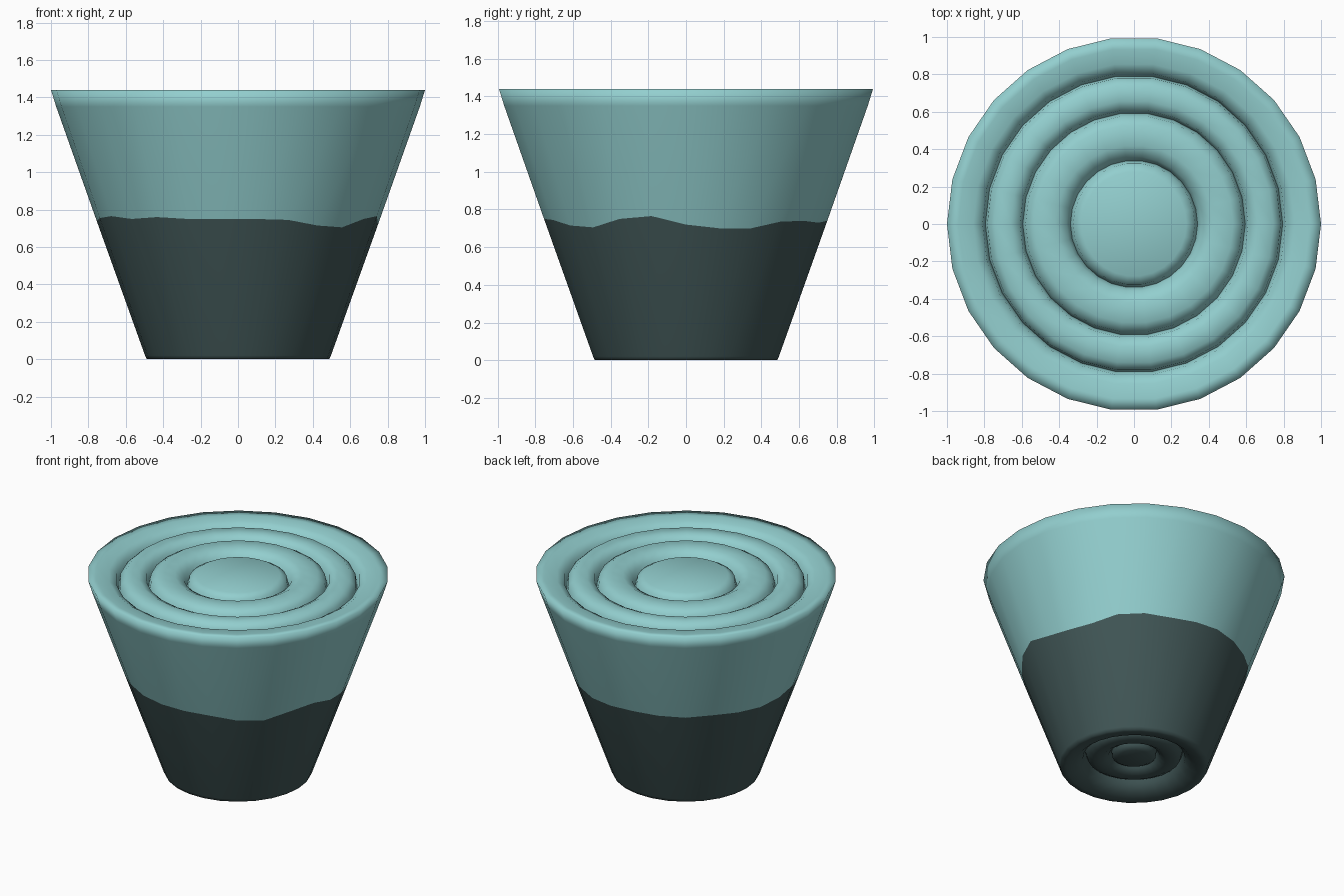
import bpy, bmesh, math

if "Cube" in bpy.data.objects:
    bpy.data.objects.remove(bpy.data.objects["Cube"])

SIDES = 26

def material(name, rgb):
    m = bpy.data.materials.new(name)
    m.diffuse_color = (*rgb, 1)
    m.use_nodes = True
    m.node_tree.nodes["Principled BSDF"].inputs["Base Color"].default_value = m.diffuse_color
    return m

TEAL = material("pale teal", (0.29, 0.62, 0.62))
DARK = material("dark slate", (0.053, 0.095, 0.095))

# Height of the wavy colour boundary around the wall, anticlockwise from +x
WAVE = [.72, .70, .70, .735, .74, .73, .74, .75, .745, .74, .75, .74, .73,
        .74, .755, .765, .75, .76, .75, .75, .75, .745, .715, .705, .75, .765]

def lathe(name, profile, angle=60, wave_at=None, mats=(TEAL,), dark_rows=0):
    """Revolve (radius, z) points; a radius of 0 closes the surface."""
    bm = bmesh.new()
    rows = []
    for k, (r, z) in enumerate(profile):
        if r == 0:
            rows.append([bm.verts.new((0, 0, z))] * SIDES)
            continue
        row = []
        for i in range(SIDES):
            a = 2 * math.pi * i / SIDES
            rr, zz = r, z
            if k == wave_at:
                zz = WAVE[i]
                rr = 0.49 + 0.359 * zz
            row.append(bm.verts.new((rr * math.cos(a), rr * math.sin(a), zz)))
        rows.append(row)
    for k in range(len(rows) - 1):
        for i in range(SIDES):
            j = (i + 1) % SIDES
            quad = [rows[k][i], rows[k][j], rows[k + 1][j], rows[k + 1][i]]
            f = bm.faces.new(list(dict.fromkeys(quad)))
            f.material_index = 1 if k < dark_rows else 0
    bmesh.ops.recalc_face_normals(bm, faces=bm.faces)
    me = bpy.data.meshes.new(name)
    bm.to_mesh(me)
    bm.free()
    for m in mats:
        me.materials.append(m)
    ob = bpy.data.objects.new(name, me)
    bpy.context.collection.objects.link(ob)
    bpy.ops.object.select_all(action='DESELECT')
    ob.select_set(True)
    bpy.context.view_layer.objects.active = ob
    bpy.ops.object.shade_smooth_by_angle(angle=math.radians(angle))
    return ob

# Whole shell: recessed underside rolls, tapered wall, rolled layers on top
underside = [(0, .06), (.11, .06), (.145, .08), (.15, .12), (.17, .08),
             (.21, .055), (.27, .055), (.31, .075), (.325, .12),
             (.34, .06), (.39, .015), (.45, 0), (.488, 0)]
wall = [(.497, .02), (.75, .74), (.972, 1.35), (1, 1.44)]
top = [(.94, 1.435), (.86, 1.43), (.81, 1.40), (.795, 1.33),
       (.785, 1.40), (.745, 1.435), (.66, 1.435), (.61, 1.41), (.595, 1.34),
       (.58, 1.41), (.53, 1.44), (.42, 1.44), (.36, 1.41), (.34, 1.34),
       (.325, 1.41), (.28, 1.435), (0, 1.44)]
split = len(underside) + 1
lathe("rolled_tapered_body", underside + wall + top, angle=115,
      wave_at=split, mats=(TEAL, DARK), dark_rows=split)
